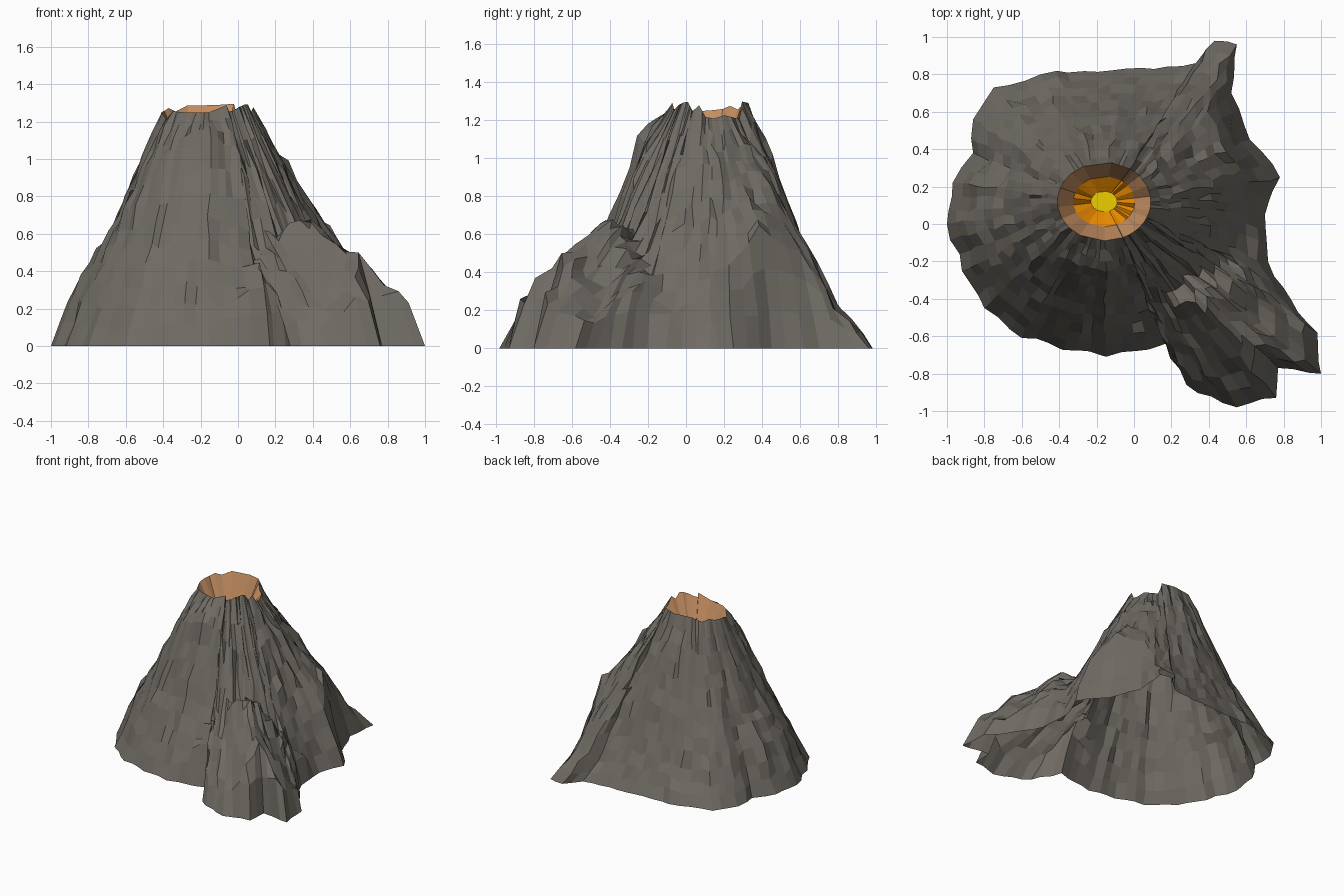
import bpy, bmesh, math, random
from mathutils import Vector
from mathutils.geometry import intersect_point_line

if "Cube" in bpy.data.objects:
    bpy.data.objects.remove(bpy.data.objects["Cube"])

random.seed(4)
CX, CY = -0.16, 0.12
ROWS = 12

# Base outline (x, y) and slope heights at 1/4, 1/2 and 3/4 of the way from rim to base
OUTLINE = [
    (0.70, 0.05, .98, .67, .36), (0.78, 0.25, .97, .69, .43), (0.62, 0.45, .98, .77, .63),
    (0.52, 0.70, .98, .77, .50), (0.55, 0.96, .90, .54, .20), (0.43, 0.98, .91, .55, .20),
    (0.33, 0.86, .94, .58, .24), (-0.05, 0.83, 1.0, .65, .28), (-0.50, 0.80, .95, .58, .25),
    (-0.75, 0.73, .90, .56, .25), (-0.86, 0.56, .90, .58, .28), (-0.86, 0.38, .91, .60, .34),
    (-0.97, 0.22, .91, .58, .36), (-1.0, 0.0, .91, .58, .37), (-0.92, -0.25, .94, .62, .35),
    (-0.80, -0.45, .98, .63, .33), (-0.60, -0.61, 1.03, .65, .32), (-0.15, -0.71, 1.11, .68, .34),
    (0.17, -0.64, 1.07, .62, .28), (0.28, -0.86, .92, .35, .05), (0.55, -0.98, .78, .22, 0),
    (0.76, -0.93, .73, .17, 0), (0.77, -0.77, .76, .30, 0), (1.0, -0.80, .70, .15, 0),
    (0.98, -0.58, .77, .26, 0), (0.75, -0.28, .93, .55, .23), (0.71, -0.10, .97, .64, .30)]

# Crest line of the front right spur
CREST = [Vector(p) for p in ((.22, -.40, .62), (.37, -.40, .72), (.50, -.53, .58),
                             (.66, -.67, .50), (.76, -.74, .42))]


def spur_height(x, y):
    best = 0
    for a, b in zip(CREST, CREST[1:]):
        p = Vector((x, y))
        t = intersect_point_line(p, a.xy, b.xy)[1]
        c = a.lerp(b, min(1, max(0, t)))
        best = max(best, c.z - 1.3 * (p - c.xy).length)
    return best


def ring_point(x, y, rx, ry):
    a = math.atan2(y - CY, x - CX)
    return CX + rx * math.cos(a), CY + ry * math.sin(a)


def make_object(name, bm, colour):
    mesh = bpy.data.meshes.new(name)
    bm.to_mesh(mesh)
    bm.free()
    ob = bpy.data.objects.new(name, mesh)
    bpy.context.collection.objects.link(ob)
    mat = bpy.data.materials.new(name + "_colour")
    mat.diffuse_color = (*colour, 1)
    mat.use_nodes = True
    mat.node_tree.nodes["Principled BSDF"].inputs["Base Color"].default_value = mat.diffuse_color
    mesh.materials.append(mat)


def bridge(bm, rings):
    rings = [[bm.verts.new(v) for v in ring] for ring in rings]
    for lo, hi in zip(rings, rings[1:]):
        for i in range(len(lo)):
            j = (i + 1) % len(lo)
            bm.faces.new((lo[i], hi[i], hi[j], lo[j]))


# Jagged crater rim, one point per outline point, lower at the front and back right
rim = [Vector((*ring_point(p[0], p[1], 0.25, 0.21),
               (1.23 if k < 5 or 14 <= k < 18 else 1.27) + random.uniform(-.03, .03)))
       for k, p in enumerate(OUTLINE)]

# Columns running from rim to base, spaced evenly along the outline
columns = []
for k, p in enumerate(OUTLINE):
    q = OUTLINE[(k + 1) % len(OUTLINE)]
    n = max(1, round(math.dist(p[:2], q[:2]) / 0.08))
    for s in range(n):
        f = s / n
        bx, by, h1, h2, h3 = [a + (b - a) * f for a, b in zip(p, q)]
        top = rim[k].lerp(rim[(k + 1) % len(rim)], f)
        heights = [top.z, h1, h2, h3, 0, 0]
        if s:
            bx += random.uniform(-0.015, 0.015)
            by += random.uniform(-0.015, 0.015)
        length = math.dist((bx, by), top.xy)
        col = []
        for r in range(ROWS + 1):
            u = r / ROWS
            i = int(u * 4)
            z = heights[i] + (heights[i + 1] - heights[i]) * (u * 4 - i)
            pt = Vector((top.x + (bx - top.x) * u, top.y + (by - top.y) * u, z))
            pt.z = max(z, min(spur_height(pt.x, pt.y), 3 * length * (1 - u)))
            if 0 < r < ROWS:
                pt.x += random.uniform(-0.012, 0.012)
                pt.y += random.uniform(-0.012, 0.012)
                pt.z = max(0.01, pt.z + random.uniform(-0.022, 0.022))
            col.append(pt)
        columns.append(col)

# Rock slopes, open underneath
bm = bmesh.new()
bridge(bm, [[c[r] for c in columns] for r in range(ROWS + 1)])
make_object("rock_slopes", bm, (0.16, 0.145, 0.125))

# Crater wall
inner = [Vector((*ring_point(p[0], p[1], 0.165, 0.135), random.uniform(1.07, 1.12))) for p in OUTLINE]
bm = bmesh.new()
bridge(bm, [inner, rim])
make_object("crater_wall", bm, (0.55, 0.27, 0.12))

# Lava bowl
pool = [Vector((*ring_point(p[0], p[1], 0.07, 0.055), 1.03)) for p in OUTLINE]
bm = bmesh.new()
bridge(bm, [pool, inner])
make_object("lava_bowl", bm, (0.8, 0.25, 0.0))

# Bright molten centre
bm = bmesh.new()
bm.faces.new([bm.verts.new(v) for v in pool])
make_object("molten_centre", bm, (0.85, 0.62, 0.0))
